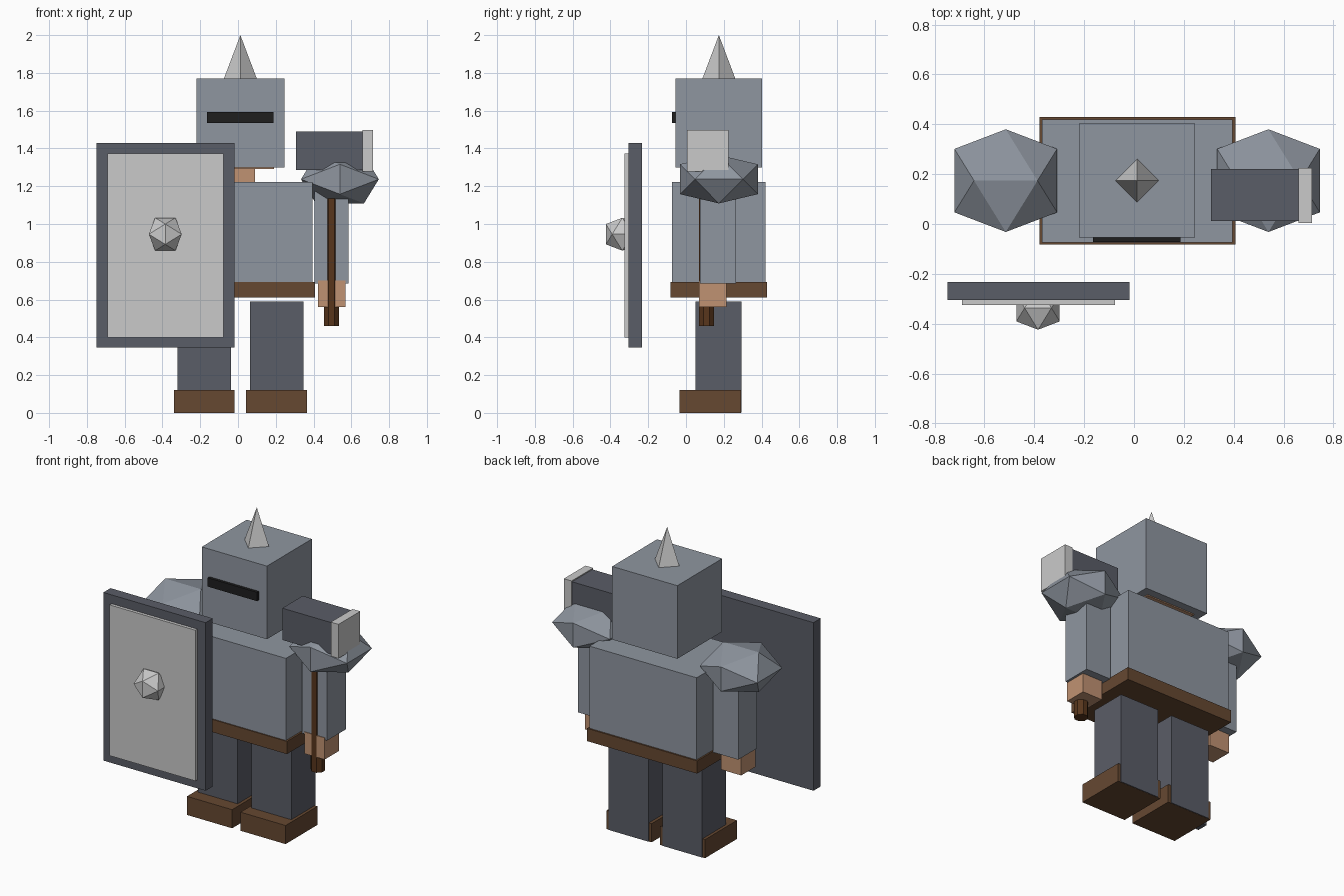
import bpy, bmesh
from math import pi
from mathutils import Matrix

old = bpy.data.objects.get("Cube")
if old:
    bpy.data.objects.remove(old)


def material(name, *rgb):
    lin = [((c / 255 + 0.055) / 1.055) ** 2.4 for c in rgb] + [1]
    m = bpy.data.materials.new(name)
    m.use_nodes = True
    m.diffuse_color = lin
    m.node_tree.nodes["Principled BSDF"].inputs["Base Color"].default_value = lin
    return m


ARMOUR = material("blue grey armour", 143, 150, 160)
DARK = material("dark steel", 90, 93, 103)
PALE = material("pale metal", 202, 202, 202)
LEATHER = material("brown leather", 102, 72, 49)
WOOD = material("dark wood", 88, 54, 28)
SKIN = material("skin", 192, 146, 114)
BLACK = material("black", 30, 30, 31)

CX, CY = 0.0125, 0.174  # body axis


def finish(name, bm, mat):
    bmesh.ops.recalc_face_normals(bm, faces=bm.faces)
    mesh = bpy.data.meshes.new(name)
    bm.to_mesh(mesh)
    bm.free()
    mesh.materials.append(mat)
    ob = bpy.data.objects.new(name, mesh)
    bpy.context.collection.objects.link(ob)
    return ob


def box(name, mat, x, y, z):
    """Box given as (low, high) ranges per axis."""
    bm = bmesh.new()
    bmesh.ops.create_cube(bm, size=1)
    for v in bm.verts:
        v.co = [(lo + hi) / 2 + c * (hi - lo) for c, (lo, hi) in zip(v.co, (x, y, z))]
    return finish(name, bm, mat)


def column(name, mat, sides, r1, r2, x, y, z, turn=0):
    """Prism or cone standing on the z range."""
    bm = bmesh.new()
    place = Matrix.Translation((x, y, sum(z) / 2)) @ Matrix.Rotation(turn, 4, 'Z')
    bmesh.ops.create_cone(bm, cap_ends=True, segments=sides, radius1=r1, radius2=r2,
                          depth=z[1] - z[0], matrix=place)
    return finish(name, bm, mat)


def stud(name, mat, centre, half):
    """Twenty-sided solid aligned to the axes, from three golden rectangles."""
    g = (5 ** 0.5 - 1) / 2
    bm = bmesh.new()
    for a in (-1, 1):
        for b in (-g, g):
            for p in ((a, b, 0), (0, a, b), (b, 0, a)):
                bm.verts.new([c + h * q for c, h, q in zip(centre, half, p)])
    bmesh.ops.convex_hull(bm, input=bm.verts)
    return finish(name, bm, mat)


def side_range(side, near, far):
    return tuple(sorted((CX + side * near, CX + side * far)))


# Body
box("torso", ARMOUR, (-0.37, 0.395), (-0.075, 0.42), (0.63, 1.222))
box("belt", LEATHER, (-0.38, 0.407), (-0.082, 0.43), (0.61, 0.692))
box("neck", SKIN, (-0.065, 0.09), (0.095, 0.25), (1.2, 1.32))

# Head and helmet
box("head", SKIN, (-0.165, 0.19), (0, 0.35), (1.291, 1.65))
box("helmet", ARMOUR, (-0.22, 0.245), (-0.055, 0.403), (1.298, 1.77))
box("visor_slit", BLACK, (-0.165, 0.187), (-0.073, -0.05), (1.535, 1.592))
column("helmet_spike", PALE, 4, 0.087, 0, CX, CY, (1.77, 2.0))

# Limbs
for label, s in (("left", 1), ("right", -1)):
    box(label + "_leg", DARK, side_range(s, 0.05, 0.333), (0.05, 0.295), (0.001, 0.59))
    box(label + "_boot", LEATHER, side_range(s, 0.03, 0.352), (-0.035, 0.29), (0, 0.12))
    box(label + "_arm", ARMOUR, side_range(s, 0.392, 0.572), (0.074, 0.266), (0.685, 1.26))
    box(label + "_hand", SKIN, side_range(s, 0.412, 0.557), (0.07, 0.215), (0.56, 0.7))
    stud(label + "_shoulder_guard", ARMOUR, (CX + s * 0.527, CY, 1.237), (0.206, 0.206, 0.128))

# Hammer
column("hammer_handle", WOOD, 8, 0.043, 0.043, 0.495, 0.108, (0.46, 1.3), pi / 8)
box("hammer_head", DARK, (0.308, 0.66), (0.012, 0.22), (1.285, 1.49))
box("hammer_face", PALE, (0.66, 0.715), (0.004, 0.225), (1.277, 1.497))

# Shield
box("shield_frame", DARK, (-0.748, -0.018), (-0.305, -0.232), (0.345, 1.43))
box("shield_panel", PALE, (-0.69, -0.077), (-0.325, -0.3), (0.4, 1.373))
stud("shield_boss", PALE, (-0.385, -0.337, 0.946), (0.087, 0.087, 0.087))
